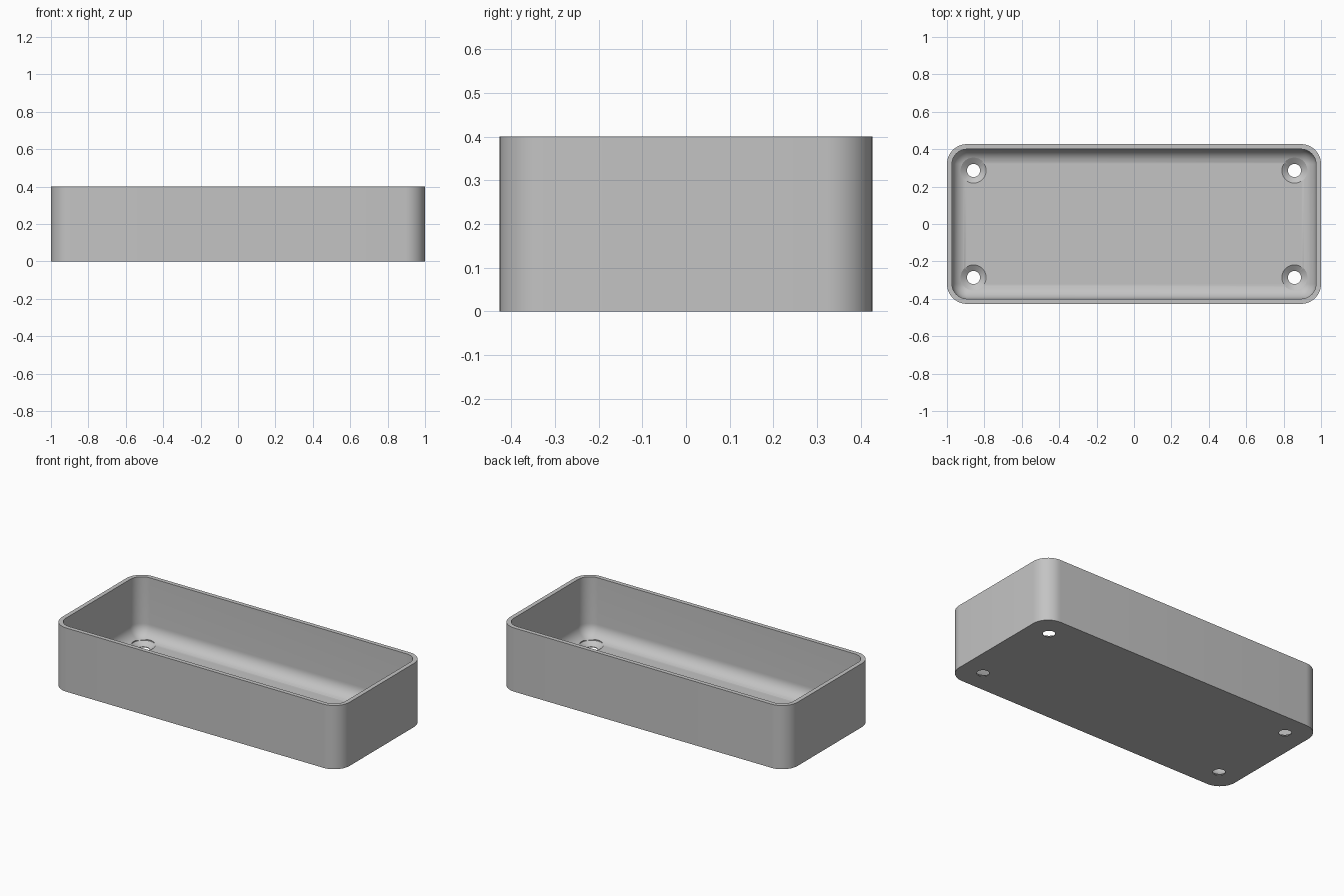
import bpy, bmesh, math

cube = bpy.data.objects.get("Cube")
if cube:
    bpy.data.objects.remove(cube, do_unlink=True)

# Overall sizes
HALF_X, HALF_Y, HEIGHT = 1.0, 0.427, 0.4
WALL, CORNER = 0.027, 0.107
FILLET = CORNER - WALL
HOLE_X, HOLE_Y, HOLE_R, SINK_R = 0.858, 0.286, 0.035, 0.069
STEPS = 12

grey = bpy.data.materials.new("light grey")
grey.use_nodes = True
colour = (0.55, 0.55, 0.55, 1)
grey.diffuse_color = colour
grey.node_tree.nodes["Principled BSDF"].inputs["Base Color"].default_value = colour


def rounded_ring(bm, hx, hy, r, z, cx=0, cy=0):
    """Closed ring of vertices: a rectangle with rounded corners."""
    ring = []
    for quarter, (sx, sy) in enumerate([(1, 1), (-1, 1), (-1, -1), (1, -1)]):
        for i in range(STEPS + 1):
            a = (quarter + i / STEPS) * math.pi / 2
            ring.append(bm.verts.new((cx + sx * (hx - r) + r * math.cos(a),
                                      cy + sy * (hy - r) + r * math.sin(a), z)))
    return ring


def loft(bm, rings):
    """Skin consecutive rings and cap both ends."""
    n = len(rings[0])
    for low, high in zip(rings, rings[1:]):
        for i in range(n):
            j = (i + 1) % n
            bm.faces.new((low[i], low[j], high[j], high[i]))
    bm.faces.new(list(reversed(rings[0])))
    bm.faces.new(rings[-1])


def finish(bm, name):
    bmesh.ops.remove_doubles(bm, verts=bm.verts, dist=1e-5)
    bmesh.ops.recalc_face_normals(bm, faces=bm.faces)
    mesh = bpy.data.meshes.new(name)
    bm.to_mesh(mesh)
    bm.free()
    mesh.materials.append(grey)
    obj = bpy.data.objects.new(name, mesh)
    bpy.context.collection.objects.link(obj)
    return obj


# Open tray: outer wall, rim, inner wall, floor fillet
bm = bmesh.new()
rings = [rounded_ring(bm, HALF_X, HALF_Y, CORNER, z) for z in (0, HEIGHT)]
ix, iy = HALF_X - WALL, HALF_Y - WALL
rings.append(rounded_ring(bm, ix, iy, FILLET, HEIGHT))
for i in range(STEPS + 1):
    a = i / STEPS * math.pi / 2
    inset = FILLET * (1 - math.cos(a))
    rings.append(rounded_ring(bm, ix - inset, iy - inset, FILLET - inset,
                              WALL + FILLET * (1 - math.sin(a))))
loft(bm, rings)
tray = finish(bm, "tray")

# Countersunk screw holes in the four corners
bm = bmesh.new()
profile = [(HOLE_R, -0.05), (HOLE_R, 0.004), (SINK_R, WALL + 0.001), (SINK_R, 0.1)]
for sx in (-1, 1):
    for sy in (-1, 1):
        loft(bm, [rounded_ring(bm, r, r, r, z, sx * HOLE_X, sy * HOLE_Y)
                  for r, z in profile])
cutter = finish(bm, "screw_hole_cutter")
cutter.hide_render = True

cut = tray.modifiers.new("screw holes", "BOOLEAN")
cut.operation = "DIFFERENCE"
cut.solver = "EXACT"
cut.object = cutter
bpy.context.view_layer.objects.active = tray
tray.select_set(True)
bpy.ops.object.modifier_apply(modifier=cut.name)
bpy.data.objects.remove(cutter, do_unlink=True)

bpy.ops.object.shade_smooth_by_angle(angle=math.radians(30))
